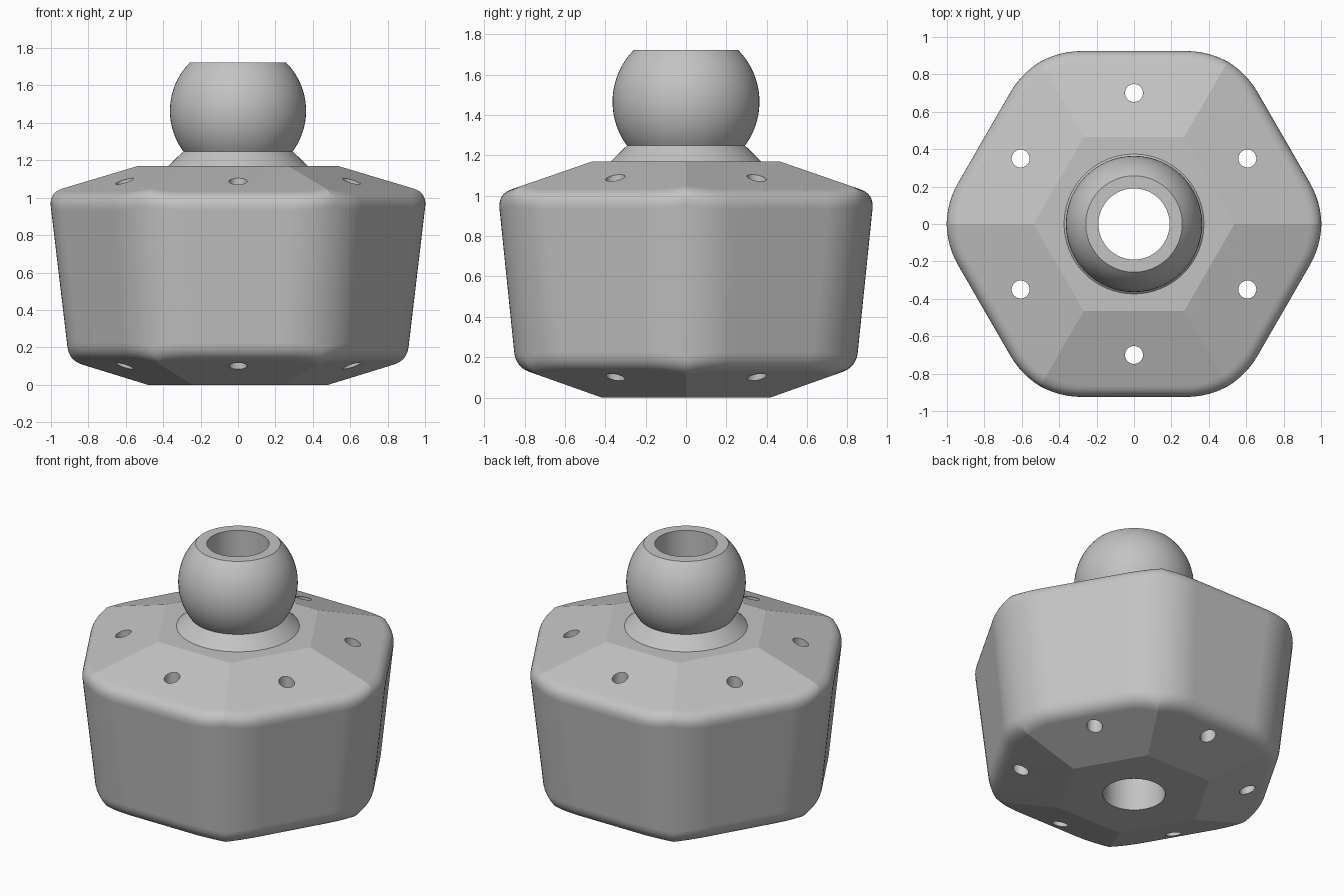
import bpy, bmesh
from math import sin, cos, pi, radians, sqrt, atan2, asin
from mathutils import Vector, Matrix

cube = bpy.data.objects.get("Cube")
if cube:
    bpy.data.objects.remove(cube)

grey = bpy.data.materials.new("plain grey")
grey.use_nodes = True
colour = (0.55, 0.55, 0.55, 1)
grey.diffuse_color = colour
grey.node_tree.nodes["Principled BSDF"].inputs["Base Color"].default_value = colour


def make_object(name, bm):
    bmesh.ops.recalc_face_normals(bm, faces=bm.faces)
    mesh = bpy.data.meshes.new(name)
    bm.to_mesh(mesh)
    bm.free()
    mesh.materials.append(grey)
    obj = bpy.data.objects.new(name, mesh)
    bpy.context.collection.objects.link(obj)
    return obj


def loft(bm, rings, closed=False):
    """Bridge successive rings of points; cap the ends or join last to first."""
    rows = [[bm.verts.new(p) for p in ring] for ring in rings]
    pairs = list(zip(rows, rows[1:]))
    if closed:
        pairs.append((rows[-1], rows[0]))
    else:
        bm.faces.new(rows[0])
        bm.faces.new(rows[-1])
    for low, high in pairs:
        for i in range(len(low)):
            j = (i + 1) % len(low)
            bm.faces.new((low[i], low[j], high[j], high[i]))


def smooth(obj):
    bpy.ops.object.select_all(action="DESELECT")
    obj.select_set(True)
    bpy.context.view_layer.objects.active = obj
    bpy.ops.object.shade_smooth_by_angle(angle=radians(15))
    obj.modifiers.new("even shading", "WEIGHTED_NORMAL").keep_sharp = True


# Body: tapered rounded hexagon between two shallow faceted caps
TOP = 1.169
TOP_FLAT, BOTTOM_FLAT = 0.465, 0.418      # apothems of the flat end hexagons
TOP_SLOPE, BOTTOM_SLOPE = 0.345, 0.355
BASE, TAPER = 0.828, 0.1026               # wall apothem = BASE + TAPER * z
CORNER, FILLET, STEPS = 0.44, 0.075, 8


def body_profile(corner, turn):
    """Profile from bottom flat to top flat at one point of the outline."""
    axis = Vector((cos(corner), sin(corner), 0))
    normal = Vector((cos(corner + turn), sin(corner + turn), 0))
    inset = CORNER * (1 - cos(pi / 6 - abs(turn)))

    def wall(z):
        reach = (BASE + TAPER * z - CORNER) / cos(pi / 6)
        return axis * reach + normal * CORNER + Vector((0, 0, z))

    def flat(point, apothem, z):
        angle = atan2(point.y, point.x)
        off = (angle % (pi / 3)) - pi / 6
        radius = apothem / cos(off)
        return Vector((radius * cos(angle), radius * sin(angle), z))

    low = wall(BOTTOM_SLOPE * (BASE - inset - BOTTOM_FLAT) / (1 - TAPER * BOTTOM_SLOPE))
    high = wall((TOP - TOP_SLOPE * (BASE - inset - TOP_FLAT)) / (1 + TAPER * TOP_SLOPE))
    start, end = flat(low, BOTTOM_FLAT, 0), flat(high, TOP_FLAT, TOP)

    def fillet(before, rim, after):
        p = rim + (before - rim).normalized() * FILLET
        q = rim + (after - rim).normalized() * FILLET
        ts = [i / STEPS for i in range(STEPS + 1)]
        return [p * (1 - t) ** 2 + rim * 2 * t * (1 - t) + q * t * t for t in ts]

    return [start] + fillet(start, low, high) + fillet(low, high, end) + [end]


profiles = [body_profile(k * pi / 3, radians(t))
            for k in range(6) for t in range(-30, 31, 5)]
bm = bmesh.new()
loft(bm, list(zip(*profiles)))
body = make_object("hexagonal_body", bm)

# Cutter: central bore and six vertical pin holes
BORE = 0.19
bm = bmesh.new()
holes = [(0, 0, BORE, 64)]
holes += [(0.7 * cos(a), 0.7 * sin(a), 0.048, 32)
          for a in (pi / 6 + k * pi / 3 for k in range(6))]
for x, y, r, n in holes:
    bmesh.ops.create_cone(bm, cap_ends=True, segments=n, radius1=r, radius2=r,
                          depth=4, matrix=Matrix.Translation((x, y, 0.5)))
cutter = make_object("hole_cutter", bm)
cutter.hide_render = True
cut = body.modifiers.new("holes", "BOOLEAN")
cut.operation, cut.solver, cut.object = "DIFFERENCE", "EXACT", cutter
bpy.context.view_layer.objects.active = body
bpy.ops.object.modifier_apply(modifier="holes")
bpy.data.objects.remove(cutter)
smooth(body)

# Ball stud: conical collar and truncated ball, bored through
BALL, CENTRE, NECK_Z, END_Z = 0.364, 1.465, 1.248, 1.722
first, last = asin((NECK_Z - CENTRE) / BALL), asin((END_Z - CENTRE) / BALL)
profile = [(BORE, TOP), (0.374, TOP)]
for i in range(25):
    a = first + (last - first) * i / 24
    profile.append((BALL * cos(a), CENTRE + BALL * sin(a)))
profile.append((BORE, END_Z))
bm = bmesh.new()
loft(bm, [[(r * cos(a), r * sin(a), z) for a in (2 * pi * k / 64 for k in range(64))]
          for r, z in profile], closed=True)
smooth(make_object("ball_stud", bm))
